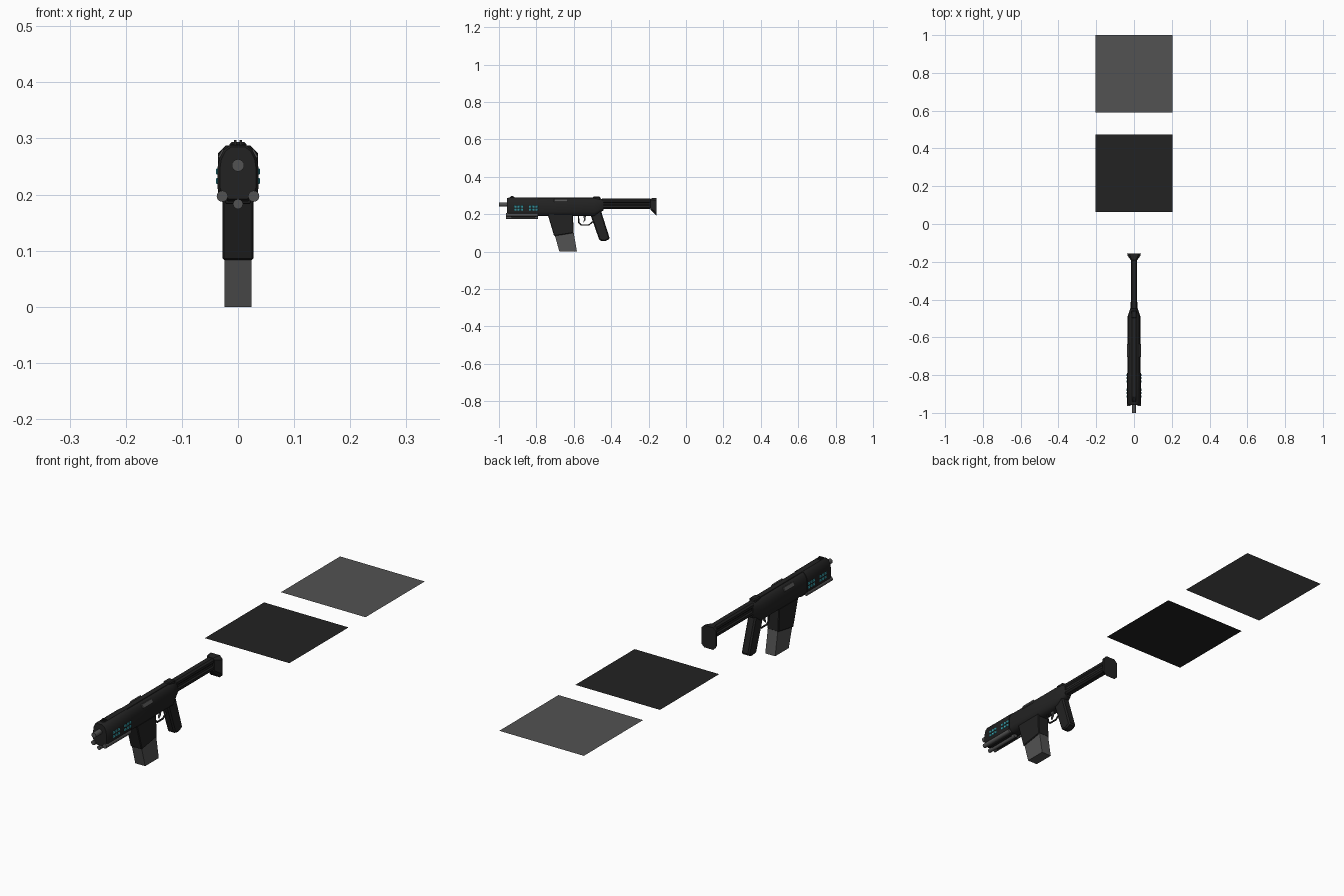
import bpy, bmesh, math
from mathutils import Vector

cube = bpy.data.objects.get("Cube")
if cube:
    bpy.data.objects.remove(cube, do_unlink=True)


def material(name, rgb):
    m = bpy.data.materials.new(name)
    m.use_nodes = True
    m.diffuse_color = (*rgb, 1)
    m.node_tree.nodes["Principled BSDF"].inputs["Base Color"].default_value = (*rgb, 1)
    return m


BLACK = material("matte black", (0.016, 0.016, 0.016))
GREY = material("gunmetal grey", (0.085, 0.085, 0.085))
CYAN = material("glow cyan", (0.05, 0.47, 0.55))


def finish(name, bm, mat, bevel=0, smooth=False):
    bmesh.ops.recalc_face_normals(bm, faces=bm.faces)
    me = bpy.data.meshes.new(name)
    bm.to_mesh(me)
    bm.free()
    me.materials.append(mat)
    ob = bpy.data.objects.new(name, me)
    bpy.context.collection.objects.link(ob)
    if bevel:
        mod = ob.modifiers.new("Bevel", "BEVEL")
        mod.width, mod.segments, mod.limit_method = bevel, 1, "ANGLE"
    if smooth:
        bpy.ops.object.select_all(action="DESELECT")
        ob.select_set(True)
        bpy.context.view_layer.objects.active = ob
        bpy.ops.object.shade_smooth_by_angle(angle=math.radians(40))
    return ob


def skin(name, rings, mat, bevel=0, smooth=False):
    """Bridge matching rings of points and cap both ends."""
    bm = bmesh.new()
    loops = [[bm.verts.new(p) for p in ring] for ring in rings]
    n = len(loops[0])
    for a, b in zip(loops, loops[1:]):
        for i in range(n):
            bm.faces.new((a[i], a[(i + 1) % n], b[(i + 1) % n], b[i]))
    bm.faces.new(loops[0])
    bm.faces.new(loops[-1])
    return finish(name, bm, mat, bevel, smooth)


def side_prism(name, profile, half, mat, bevel=0):
    """Side outline in (y, z) extruded across the width."""
    return skin(name, [[(x, y, z) for y, z in profile] for x in (-half, half)], mat, bevel)


def tube(name, x, z, r, y0, y1, mat, sides=16):
    ring = [(x + r * math.cos(i * math.tau / sides), z + r * math.sin(i * math.tau / sides))
            for i in range(sides)]
    return skin(name, [[(px, y, pz) for px, pz in ring] for y in (y0, y1)], mat, smooth=True)


def box(name, x, y, z, sx, sy, sz, mat, bevel=0, tilt=0):
    bm = bmesh.new()
    bmesh.ops.create_cube(bm, size=1)
    bmesh.ops.scale(bm, vec=(sx, sy, sz), verts=bm.verts)
    ob = finish(name, bm, mat, bevel)
    ob.location = (x, y, z)
    ob.rotation_euler.y = tilt
    return ob


# Rounded shell section: half outline mirrored to a closed ring
half = [(0.014, 0.288), (0.025, 0.28), (0.033, 0.264), (0.036, 0.246),
        (0.036, 0.212), (0.031, 0.198), (0.018, 0.188)]
section = half + [(-x, z) for x, z in reversed(half)]


def shell(name, stations, mat=BLACK):
    # Each station is y, width scale, height scale, scaling centre height
    rings = [[(x * sx, y, c + (z - c) * sz) for x, z in section] for y, sx, sz, c in stations]
    return skin(name, rings, mat, smooth=True)


# Handguard and receiver
shell("handguard", [(-0.957, 0.9, 0.93, 0.24), (-0.95, 1.02, 1, 0.24), (-0.79, 1.02, 1, 0.24)])
shell("receiver", [(-0.79, 0.94, 0.97, 0.24), (-0.49, 0.94, 0.97, 0.24), (-0.44, 0.48, 0.6, 0.27)])
box("top_rail", 0, -0.7, 0.286, 0.024, 0.48, 0.006, BLACK, 0.001)
box("rear_sight_block", 0, -0.478, 0.284, 0.03, 0.04, 0.02, BLACK, 0.004)

# Front sight prongs
for s in (-1, 1):
    side_prism("front_sight", [(-0.945, 0.284), (-0.935, 0.297), (-0.925, 0.297), (-0.91, 0.284)],
               0.002, BLACK).location.x = s * 0.005

# Barrel and lower tubes
tube("barrel", 0, 0.252, 0.011, -1.0, -0.94, GREY)
for name, x, z, r in (("left_lower_tube", 0.028, 0.197, 0.010),
                      ("right_lower_tube", -0.028, 0.197, 0.010),
                      ("centre_lower_tube", 0, 0.183, 0.009)):
    tube(name, x, z, r, -0.963, -0.79, GREY, 12)
box("tube_bracket", 0, -0.87, 0.19, 0.046, 0.13, 0.014, BLACK, 0.002)

# Side ports and glowing vents
for s in (-1, 1):
    box("ejection_port", s * 0.0295, -0.67, 0.273, 0.006, 0.07, 0.018, GREY, 0.001,
        -s * math.radians(30))
    for group in (-0.895, -0.816):
        for col in (-1, 0, 1):
            for z in (0.224, 0.241):
                box("glow_vent", s * 0.0365, group + col * 0.0175, z,
                    0.005, 0.013, 0.011, CYAN, 0.0015)

# Magazine well and magazine
side_prism("magazine_well", [(-0.74, 0.2), (-0.705, 0.083), (-0.6, 0.1), (-0.605, 0.2)],
           0.028, BLACK, 0.003)
side_prism("magazine", [(-0.705, 0.1), (-0.677, 0), (-0.583, 0), (-0.602, 0.11)], 0.024, GREY)

# Grip
side_prism("grip", [(-0.512, 0.2), (-0.463, 0.06), (-0.435, 0.054), (-0.407, 0.068),
                    (-0.452, 0.21), (-0.47, 0.235)], 0.019, BLACK, 0.006)

# Trigger guard and trigger
curve = bpy.data.curves.new("trigger_guard", "CURVE")
curve.dimensions = "3D"
curve.bevel_depth, curve.bevel_resolution = 0.004, 1
path = [(-0.575, 0.195), (-0.573, 0.155), (-0.56, 0.142), (-0.52, 0.142), (-0.498, 0.16)]
spline = curve.splines.new("POLY")
spline.points.add(len(path) - 1)
for p, (y, z) in zip(spline.points, path):
    p.co = (0, y, z, 1)
curve.materials.append(BLACK)
bpy.context.collection.objects.link(bpy.data.objects.new("trigger_guard", curve))
side_prism("trigger", [(-0.55, 0.195), (-0.545, 0.172), (-0.55, 0.155), (-0.538, 0.168),
                       (-0.535, 0.195)], 0.004, GREY)

# Stock: two stacked beams with a recessed web
box("stock_upper_beam", 0, -0.32, 0.271, 0.034, 0.27, 0.024, BLACK, 0.007)
box("stock_lower_beam", 0, -0.32, 0.241, 0.034, 0.27, 0.024, BLACK, 0.007)
box("stock_web", 0, -0.32, 0.256, 0.024, 0.27, 0.02, BLACK)


# Butt plate flaring to the rear
def octagon(y, w, z0, z1, cut):
    pts = [(w - cut, z0), (w, z0 + cut), (w, z1 - cut), (w - cut, z1)]
    return [(x, y, z) for x, z in pts + [(-x, z) for x, z in reversed(pts)]]


skin("butt_plate", [octagon(-0.19, 0.018, 0.225, 0.284, 0.006),
                    octagon(-0.166, 0.035, 0.2, 0.287, 0.014),
                    octagon(-0.157, 0.036, 0.19, 0.287, 0.014)], BLACK)

# Flat square panels lying behind
for name, y, mat in (("dark_panel", 0.268, BLACK), ("grey_panel", 0.795, GREY)):
    bm = bmesh.new()
    bmesh.ops.create_grid(bm, x_segments=1, y_segments=1, size=0.205)
    finish(name, bm, mat).location = (0, y, 0.217)
